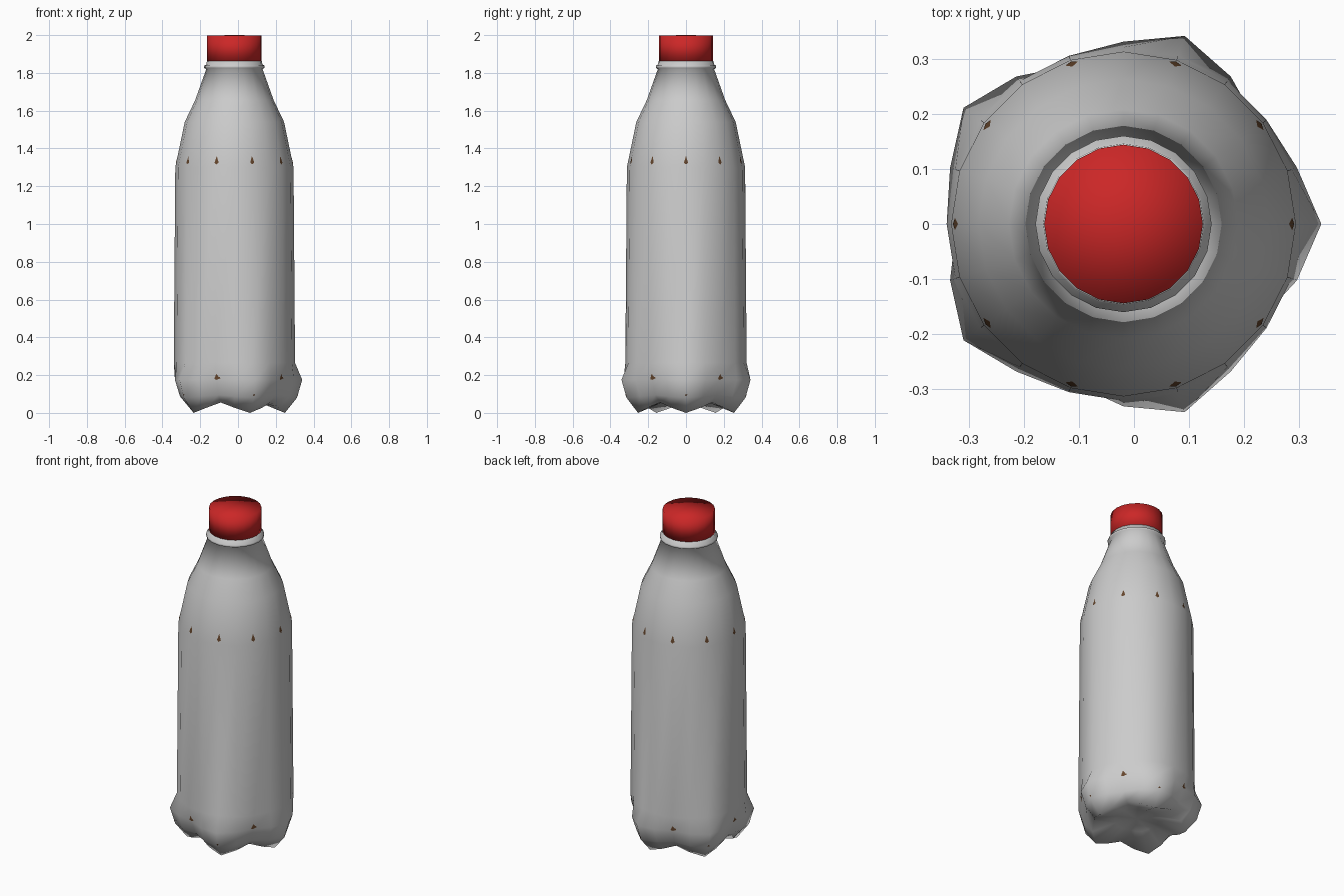
import bpy, bmesh, math

if "Cube" in bpy.data.objects:
    bpy.data.objects.remove(bpy.data.objects["Cube"])

CX = -0.019   # bottle axis


def loft(name, rings, sides, bottom_z=None, top_z=None, color=None):
    """Lathe rings of (foot r, foot z, valley r, valley z); five feet around."""
    bm = bmesh.new()
    loops = []
    for fr, fz, vr, vz in rings:
        loop = []
        for i in range(sides):
            a = 2 * math.pi * i / sides
            w = 0.5 + 0.5 * math.cos(5 * a)
            r, z = vr + (fr - vr) * w, vz + (fz - vz) * w
            loop.append(bm.verts.new((CX + r * math.cos(a), r * math.sin(a), z)))
        loops.append(loop)
    for lo, hi in zip(loops, loops[1:]):
        for i in range(sides):
            j = (i + 1) % sides
            bm.faces.new((lo[i], lo[j], hi[j], hi[i]))
    # centre fans closing the ends
    for loop, z in ((loops[0], bottom_z), (loops[-1], top_z)):
        if z is not None:
            c = bm.verts.new((CX, 0, z))
            for i in range(sides):
                bm.faces.new((loop[i], loop[(i + 1) % sides], c))
    bmesh.ops.recalc_face_normals(bm, faces=bm.faces)
    for f in bm.faces:
        f.smooth = True
    me = bpy.data.meshes.new(name)
    bm.to_mesh(me)
    bm.free()
    ob = bpy.data.objects.new(name, me)
    bpy.context.collection.objects.link(ob)
    if color:
        mat = bpy.data.materials.new(name + "_color")
        mat.diffuse_color = color
        mat.use_nodes = True
        mat.node_tree.nodes["Principled BSDF"].inputs["Base Color"].default_value = mat.diffuse_color
        me.materials.append(mat)
    return ob


def round_rings(points):
    return [(r, z, r, z) for r, z in points]


# bottle shell: five-footed base, straight wall, shoulder, neck and collar
base = [(0.12, 0.06, 0.12, 0.07), (0.267, 0.0, 0.235, 0.055),
        (0.331, 0.08, 0.275, 0.095), (0.359, 0.175, 0.303, 0.175)]
wall = [(0.321, 0.265), (0.313, 1.30), (0.263, 1.54), (0.208, 1.655),
        (0.149, 1.82), (0.160, 1.826), (0.160, 1.838), (0.148, 1.845),
        (0.146, 1.862), (0.136, 1.862)]
loft("bottle", base + round_rings(wall), 20, bottom_z=0.075)

# drink inside, just breaking the shell at its corners
drink_base = [(0.12, 0.07, 0.12, 0.08), (0.258, 0.012, 0.228, 0.065),
              (0.336, 0.092, 0.272, 0.105), (0.347, 0.17, 0.3075, 0.185)]
drink_wall = [(0.315, 0.27), (0.3097, 1.325), (0.29, 1.40), (0.25, 1.53)]
loft("drink", drink_base + round_rings(drink_wall), 10, bottom_z=0.085,
     top_z=1.53, color=(0.13, 0.06, 0.025, 1))

# red screw cap
loft("cap", round_rings([(0.144, 1.858), (0.144, 1.998)]), 20,
     bottom_z=1.858, top_z=2.0, color=(0.6, 0.02, 0.02, 1))
